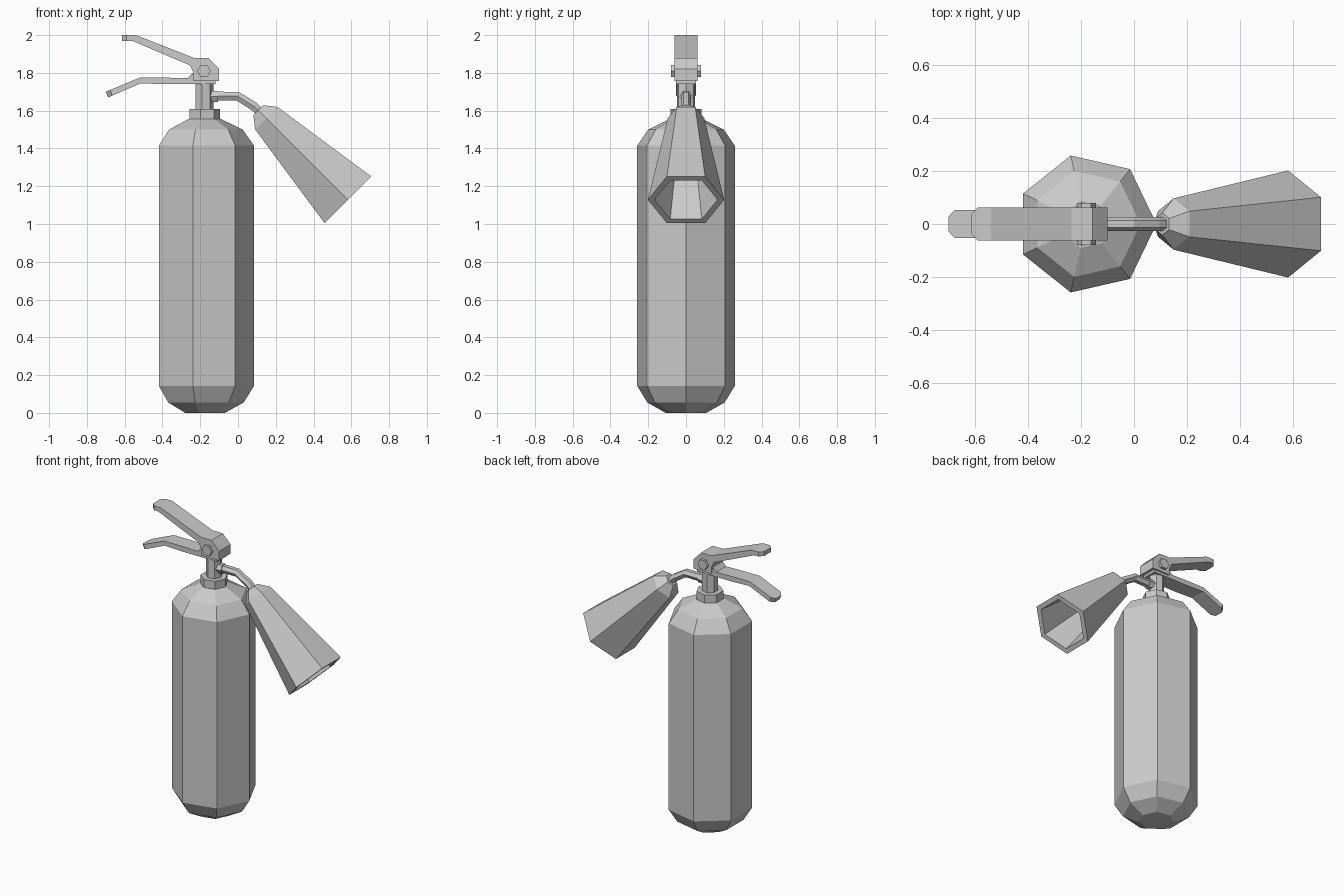
import bpy, bmesh
from math import cos, sin, pi
from mathutils import Vector

if "Cube" in bpy.data.objects:
    bpy.data.objects.remove(bpy.data.objects["Cube"])

CX = -0.18  # axis of the cylinder
X, Y, Z = Vector((1, 0, 0)), Vector((0, 1, 0)), Vector((0, 0, 1))


def finish(name, bm):
    bmesh.ops.recalc_face_normals(bm, faces=bm.faces)
    mesh = bpy.data.meshes.new(name)
    bm.to_mesh(mesh)
    bm.free()
    obj = bpy.data.objects.new(name, mesh)
    bpy.context.collection.objects.link(obj)
    return obj


def loft(name, rings, sides):
    """Skin rings of (centre, radius, u, v); the first corner lies along u."""
    bm = bmesh.new()
    loops = []
    for c, r, u, v in rings:
        angles = [2 * pi * i / sides for i in range(sides)]
        loops.append([bm.verts.new(Vector(c) + r * (cos(a) * u + sin(a) * v)) for a in angles])
    for a, b in zip(loops, loops[1:]):
        for i in range(sides):
            j = (i + 1) % sides
            bm.faces.new((a[i], a[j], b[j], b[i]))
    bm.faces.new(loops[0])
    bm.faces.new(loops[-1])
    return finish(name, bm)


def turned(name, profile, sides=7):
    return loft(name, [((CX, 0, z), r, X, Y) for r, z in profile], sides)


def plate(name, profile, half, tip=None):
    """Extrude an xz profile across y; the edge after point `tip` gets chamfered corners."""
    bm = bmesh.new()
    caps = [[bm.verts.new((x, s * half, z)) for x, z in profile] for s in (-1, 1)]
    n = len(profile)
    for cap in caps:
        bm.faces.new(cap)
    for i in range(n):
        j = (i + 1) % n
        bm.faces.new((caps[0][i], caps[0][j], caps[1][j], caps[1][i]))
    if tip is not None:
        edges = [bm.edges.get((c[tip], c[tip + 1])) for c in caps]
        bmesh.ops.bevel(bm, geom=edges, offset=0.025, segments=1, affect='EDGES')
    return finish(name, bm)


# Tank, collar and valve stem
turned("tank", [(0.11, 0), (0.21, 0.055), (0.265, 0.143), (0.265, 1.415),
                (0.205, 1.5), (0.092, 1.555)])
turned("collar", [(0.085, 1.55), (0.085, 1.61)])
turned("valve_stem", [(0.05, 1.605), (0.05, 1.745)])

# Upper handle with valve head
plate("upper_handle", [(-0.235, 1.757), (-0.10, 1.757), (-0.10, 1.82), (-0.157, 1.88),
                       (-0.235, 1.88), (-0.54, 2.0), (-0.615, 2.0), (-0.615, 1.97),
                       (-0.56, 1.97), (-0.255, 1.84), (-0.235, 1.80)], 0.062, tip=6)

# Lower squeeze lever
plate("lower_lever", [(-0.12, 1.74), (-0.12, 1.76), (-0.23, 1.765), (-0.24, 1.80),
                      (-0.265, 1.772), (-0.39, 1.775), (-0.52, 1.775), (-0.70, 1.70),
                      (-0.688, 1.67), (-0.515, 1.745), (-0.39, 1.74)], 0.053, tip=7)

# Pivot bolt
loft("pivot_bolt", [((CX, y, 1.81), 0.036, X, Z) for y in (-0.08, 0.08)], 6)

# Outlet and bent hose
loft("outlet", [((x, 0, 1.675), 0.034, Y, Z) for x in (-0.165, -0.107)], 6)
slope = Vector((0.5, 0, 0.866))
diag = Vector((1, 0, 1)).normalized()
loft("hose", [((-0.12, 0, 1.677), 0.027, Y, Z), ((-0.003, 0, 1.677), 0.027, Y, (Z + slope * 0.8).normalized()),
              ((0.085, 0, 1.622), 0.027, Y, slope), ((0.125, 0, 1.585), 0.027, Y, diag)], 6)

# Discharge horn, hollow from its wide end
horn = [((0.107, 0, 1.603), 0.042), ((0.15, 0, 1.56), 0.097), ((0.582, 0, 1.128), 0.202),
        ((0.582, 0, 1.128), 0.167), ((0.165, 0, 1.545), 0.07)]
loft("horn", [(c, r, Y, diag) for c, r in horn], 6)
